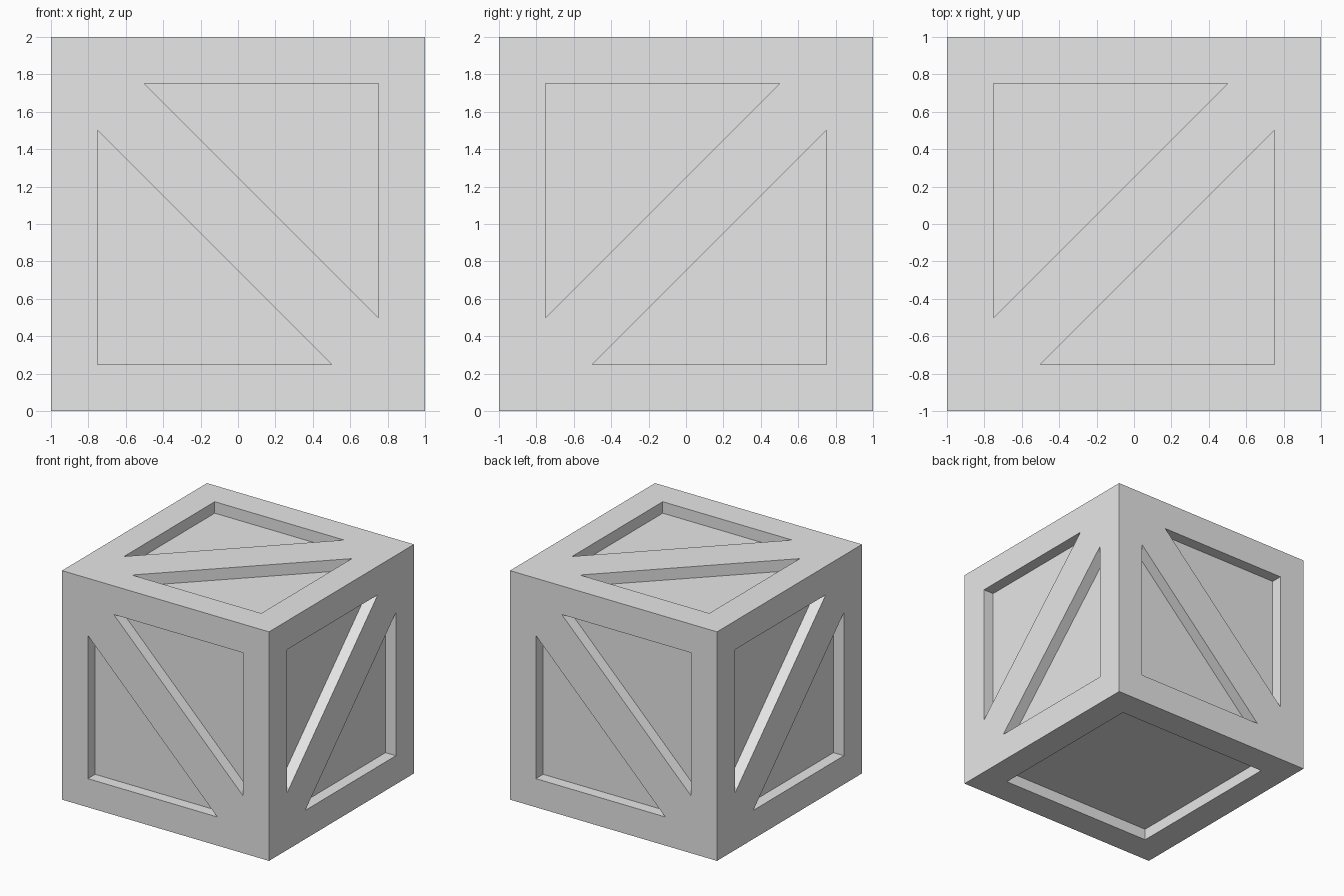
import bpy, bmesh
from math import radians
from mathutils import Matrix, Vector

old = bpy.data.objects.get("Cube")
if old:
    bpy.data.objects.remove(old, do_unlink=True)

BORDER, REACH, DEPTH = 0.75, 0.5, 0.1   # recess edge, tip of triangle, recess depth

grey = bpy.data.materials.new("light_grey")
grey.use_nodes = True
grey.diffuse_color = (0.8, 0.8, 0.8, 1)
grey.node_tree.nodes["Principled BSDF"].inputs["Base Color"].default_value = (0.8, 0.8, 0.8, 1)


def make_object(name, bm):
    bmesh.ops.recalc_face_normals(bm, faces=bm.faces)
    mesh = bpy.data.meshes.new(name)
    bm.to_mesh(mesh)
    bm.free()
    mesh.materials.append(grey)
    obj = bpy.data.objects.new(name, mesh)
    bpy.context.collection.objects.link(obj)
    return obj


def add_prism(bm, outline, turn):
    """Extrude an outline through the top side, then turn it to the wanted side."""
    face = bm.faces.new([bm.verts.new((x, y, 1 - DEPTH)) for x, y in outline])
    ext = bmesh.ops.extrude_face_region(bm, geom=[face])
    top = [v for v in ext["geom"] if isinstance(v, bmesh.types.BMVert)]
    bmesh.ops.translate(bm, verts=top, vec=Vector((0, 0, 2 * DEPTH)))
    verts = set(top) | set(face.verts)
    bmesh.ops.transform(bm, matrix=Matrix.Translation((0, 0, 1)) @ turn, verts=list(verts))


def add_triangle_pair(bm, turn, flip):
    """Two triangles that leave a diagonal brace between them."""
    tri = [(-BORDER, -REACH), (REACH, BORDER), (-BORDER, BORDER)]
    for s in (1, -1):
        add_prism(bm, [(s * flip * x, s * y) for x, y in tri], turn)


# Crate body
bm = bmesh.new()
bmesh.ops.create_cube(bm, size=2, matrix=Matrix.Translation((0, 0, 1)))
crate = make_object("crate", bm)

# Recess cutters: braced sides and top, plain square underneath
bm = bmesh.new()
add_triangle_pair(bm, Matrix.Identity(4), 1)
for k in range(4):
    turn = Matrix.Rotation(radians(90 * k), 4, "Z") @ Matrix.Rotation(radians(90), 4, "X")
    add_triangle_pair(bm, turn, -1 if k % 2 == 0 else 1)
square = [(-BORDER, -BORDER), (BORDER, -BORDER), (BORDER, BORDER), (-BORDER, BORDER)]
add_prism(bm, square, Matrix.Rotation(radians(180), 4, "X"))
cutter = make_object("recess_cutter", bm)
cutter.hide_render = True

# Cut the recesses
cut = crate.modifiers.new("recesses", "BOOLEAN")
cut.operation = "DIFFERENCE"
cut.solver = "EXACT"
cut.object = cutter
bpy.context.view_layer.objects.active = crate
bpy.ops.object.modifier_apply(modifier=cut.name)
bpy.data.objects.remove(cutter, do_unlink=True)
